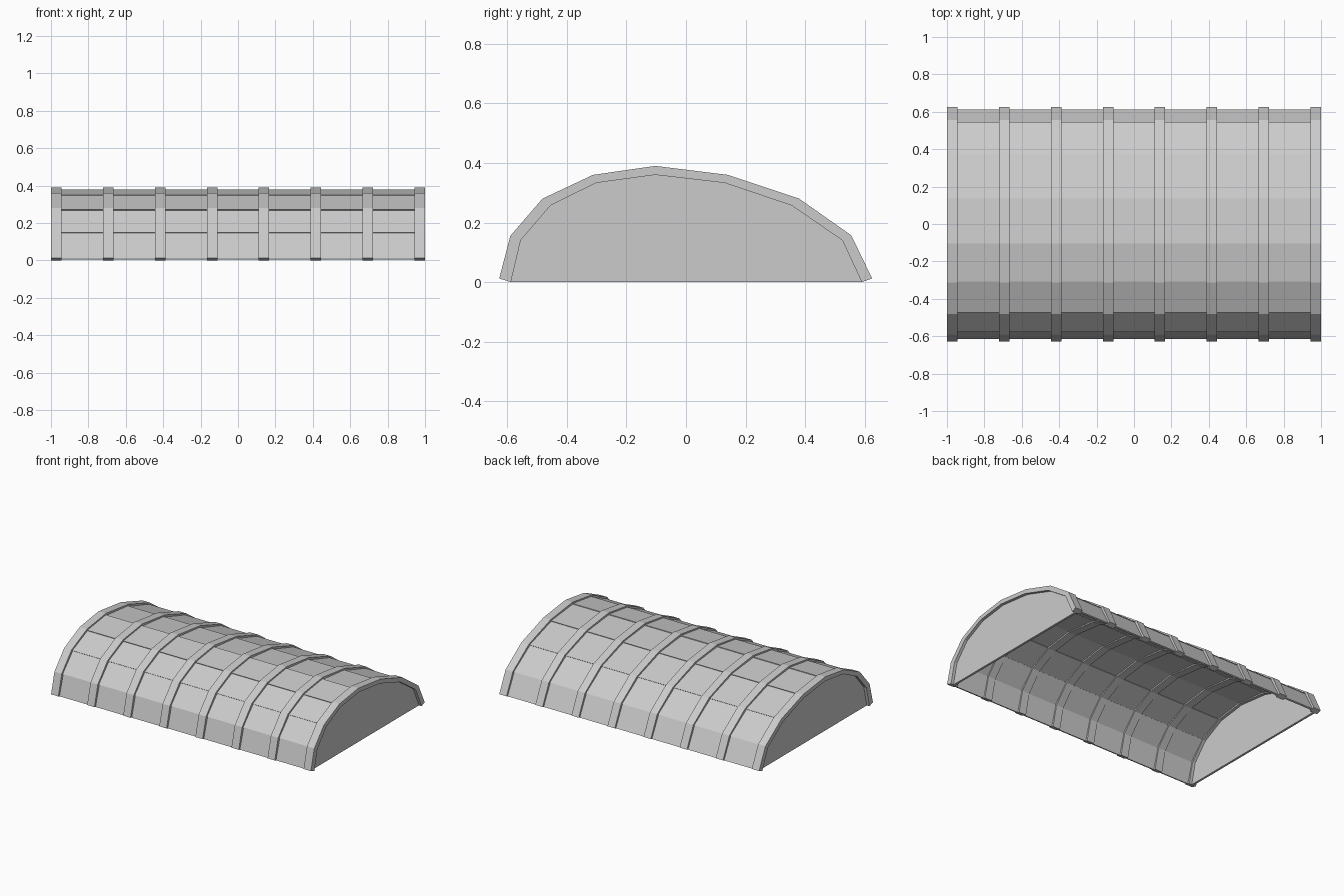
import bpy, bmesh

if "Cube" in bpy.data.objects:
    bpy.data.objects.remove(bpy.data.objects["Cube"])

# Arch cross-section (y, z): outer and inner edges of a rib
OUTER = [(-.627, .012), (-.59, .155), (-.482, .28), (-.312, .36), (-.103, .39),
         (.14, .36), (.38, .28), (.555, .157), (.625, .012)]
INNER = [(-.588, .0), (-.555, .14), (-.455, .257), (-.302, .333), (-.103, .36),
         (.13, .333), (.355, .257), (.525, .14), (.59, .0)]
RIBS, RIB_W = 8, .056
PITCH = (2 - RIB_W) / (RIBS - 1)


def between(i, f):
    """Point of the arch at corner i, f = 0 inner edge, 1 outer edge."""
    return tuple(a + (b - a) * f for a, b in zip(INNER[i], OUTER[i]))


def extrude_x(name, polygons, x0, x1):
    """Prisms along x from a list of (y, z) polygons, in one object."""
    bm = bmesh.new()
    for poly in polygons:
        a = [bm.verts.new((x0, y, z)) for y, z in poly]
        b = [bm.verts.new((x1, y, z)) for y, z in poly]
        bm.faces.new(a)
        bm.faces.new(b[::-1])
        n = len(poly)
        for i in range(n):
            j = (i + 1) % n
            bm.faces.new((a[i], b[i], b[j], a[j]))
    bmesh.ops.recalc_face_normals(bm, faces=bm.faces)
    mesh = bpy.data.meshes.new(name)
    bm.to_mesh(mesh)
    bm.free()
    ob = bpy.data.objects.new(name, mesh)
    bpy.context.collection.objects.link(ob)
    return ob


# Arched ribs
rib_profile = OUTER + INNER[::-1]
for r in range(RIBS):
    x = -1 + r * PITCH
    extrude_x(f"rib_{r + 1}", [rib_profile], x, x + RIB_W)

# Overlapping roof panels: lower edges stand slightly proud of the next panel
THICK, LOW, HIGH = .32, .66, .5
slabs = []
for i in range(len(OUTER) - 1):
    f0, f1 = (LOW, HIGH) if i < 4 else (HIGH, LOW)
    if i == 3:
        f1 = LOW
    slabs.append([between(i, f0), between(i + 1, f1),
                  between(i + 1, f1 - THICK), between(i, f0 - THICK)])
for r in range(RIBS - 1):
    x = -1 + r * PITCH
    extrude_x(f"roof_panels_{r + 1}", slabs, x + RIB_W * .8, x + PITCH + RIB_W * .2)

# End walls, recessed inside the first and last ribs
wall = [between(i, .3) for i in range(len(OUTER))]
wall[0], wall[-1] = INNER[0], INNER[-1]
for side, name in ((-1, "left_end_wall"), (1, "right_end_wall")):
    extrude_x(name, [wall], side * .98, side * .965)
